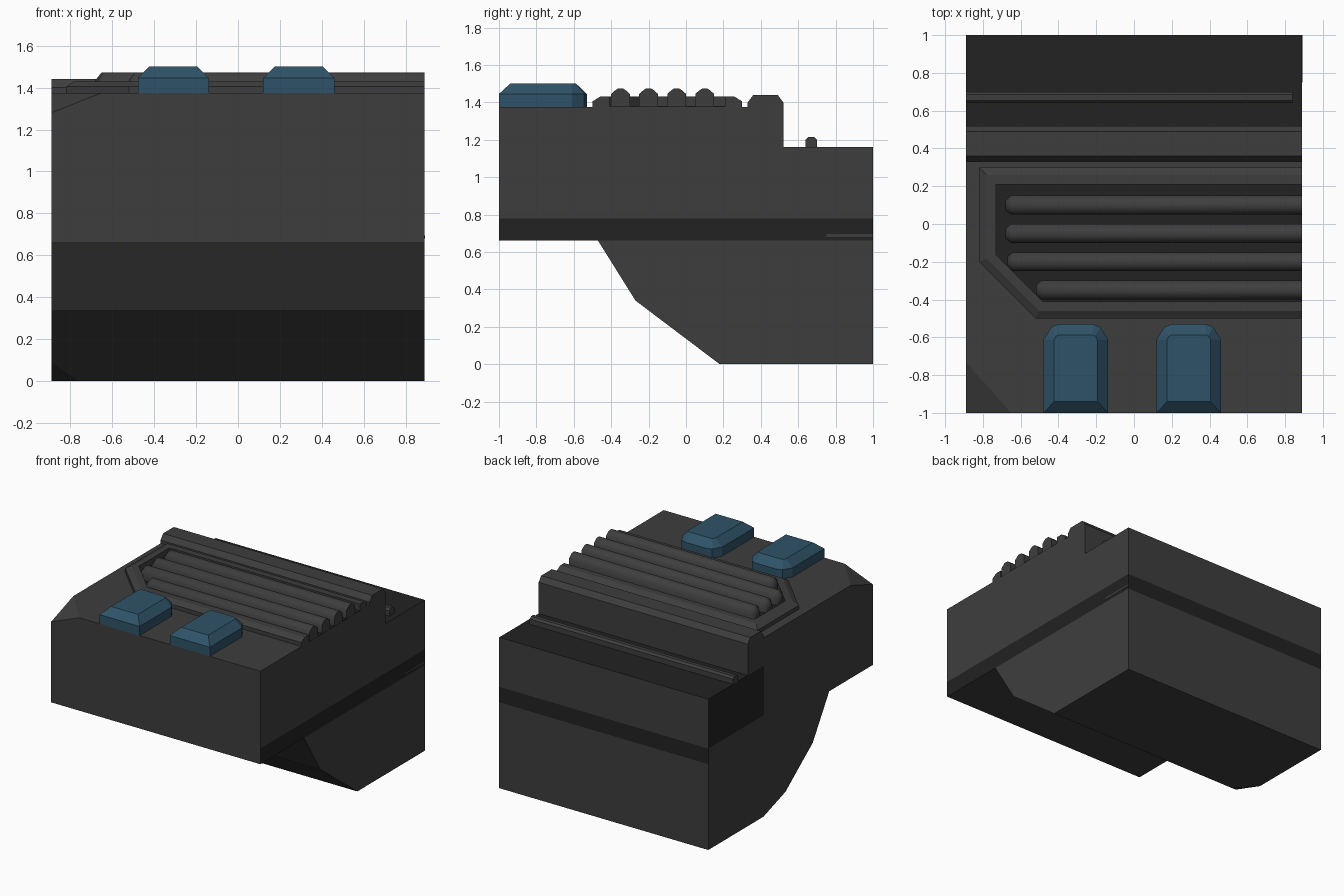
import bpy, bmesh
from mathutils import Vector

if "Cube" in bpy.data.objects:
    bpy.data.objects.remove(bpy.data.objects["Cube"])

W = 0.89  # half width


def material(name, rgb):
    m = bpy.data.materials.new(name)
    m.diffuse_color = (*rgb, 1)
    m.use_nodes = True
    m.node_tree.nodes["Principled BSDF"].inputs["Base Color"].default_value = m.diffuse_color
    return m


GREY = material("charcoal grey", (0.048, 0.048, 0.048))
DARK = material("dark grey", (0.016, 0.016, 0.016))
BLUE = material("steel blue", (0.028, 0.086, 0.138))


def finish(name, bm, *mats, smooth=False):
    bmesh.ops.remove_doubles(bm, verts=bm.verts, dist=1e-5)
    bmesh.ops.recalc_face_normals(bm, faces=bm.faces)
    me = bpy.data.meshes.new(name)
    bm.to_mesh(me)
    bm.free()
    for m in mats:
        me.materials.append(m)
    ob = bpy.data.objects.new(name, me)
    bpy.context.collection.objects.link(ob)
    if smooth:
        bpy.context.view_layer.objects.active = ob
        ob.select_set(True)
        bpy.ops.object.shade_smooth_by_angle(angle=0.9)
        ob.select_set(False)
    return ob


def loft(rings, closed=True, caps=True):
    """Skin a list of equally long point rings."""
    bm = bmesh.new()
    rows = [[bm.verts.new(p) for p in r] for r in rings]
    n = len(rows[0])
    for a, b in zip(rows, rows[1:]):
        for i in range(n if closed else n - 1):
            j = (i + 1) % n
            bm.faces.new((a[i], a[j], b[j], b[i]))
    if closed and caps:
        bm.faces.new(rows[0])
        bm.faces.new(rows[-1])
    return bm


def along_x(profile, x0=-W, x1=W):
    return loft([[(x, y, z) for y, z in profile] for x in (x0, x1)])


def cut(bm, co, no, clear=False):
    res = bmesh.ops.bisect_plane(bm, geom=bm.verts[:] + bm.edges[:] + bm.faces[:],
                                 plane_co=co, plane_no=no, clear_outer=clear)
    if clear:
        edges = [e for e in res["geom_cut"] if isinstance(e, bmesh.types.BMEdge)]
        bmesh.ops.contextual_create(bm, geom=edges)


def clip_corner(bm, a, b, c, corner):
    """Slice a corner off along the plane through three points."""
    a, b, c, corner = map(Vector, (a, b, c, corner))
    n = (b - a).cross(c - a)
    cut(bm, a, n if n.dot(corner - a) > 0 else -n, True)


# Upper body with rear ridge and lower rear deck
body = along_x([(-1, .66), (1, .66), (1, 1.16), (.52, 1.16), (.52, 1.40), (.49, 1.44),
                (.36, 1.44), (.33, 1.40), (.33, 1.375), (-1, 1.375)])
clip_corner(body, (-.65, -1, 1.375), (-W, -.73, 1.375), (-W, -1, 1.28), (-W, -1, 1.375))
cut(body, (0, 0, .78), (0, 0, 1))
cut(body, (0, 0, 1.16), (0, 0, 1))
cut(body, (0, .32, 0), (0, 1, 0))
body.normal_update()
bmesh.ops.recalc_face_normals(body, faces=body.faces)
for f in body.faces:
    c, n = f.calc_center_median(), f.normal
    band = c.z < .78 and (n.x > .9 or n.y > .9)
    deck = n.z > .9 and abs(c.z - 1.16) < .01
    side = n.x < -.9 and c.y > .32 and .78 < c.z < 1.16
    f.material_index = int(band or deck or side)
finish("upper_body", body, GREY, DARK)

# Lower hull with sloped front
hull = along_x([(-.47, .66), (-.27, .34), (.18, 0), (1, 0), (1, .66)])
clip_corner(hull, (-W, .33, 0), (-W, .06, .09), (-.76, .18, 0), (-W, .18, 0))
finish("lower_hull", hull, GREY)

# Small strip on the side band
finish("band_strip", along_x([(.75, .68), (1, .68), (1, .695), (.75, .695)], W - .01, W + .002), GREY)

# Rod across the rear deck
finish("deck_rod", along_x([(.64, 1.16), (.64, 1.20), (.655, 1.215), (.685, 1.215),
                            (.70, 1.20), (.70, 1.16)], -W, .84), GREY)


# Raised frame around the grille
def frame_path(d, z):
    k = .414 * d
    return [(W, .30 - d, z), (-.82 + d, .30 - d, z), (-.82 + d, -.20 + k, z),
            (-.52 + k, -.50 + d, z), (W, -.50 + d, z)]


rings = [frame_path(d, z) for d, z in
         ((0, 1.375), (0, 1.405), (.04, 1.43), (.09, 1.43), (.09, 1.375))]
frame = loft(rings, closed=False)
frame.verts.ensure_lookup_table()
for f in frame.faces:
    f.material_index = int(all(abs(v.co.z - 1.4025) < .03 for v in f.verts)
                           and f.index >= 0 and f in list(frame.faces)[-4:])
for end in (0, 4):
    frame.faces.new([frame.verts[r * 5 + end] for r in range(5)])
finish("grille_frame", frame, GREY, DARK)

# Dark grille floor
floor = loft([frame_path(.09, z) for z in (1.374, 1.38)])
finish("grille_floor", floor, DARK)

# Grille bars with tapered left ends
BAR = [(-.05, 1.38), (-.05, 1.445), (-.03, 1.463), (-.015, 1.473), (.015, 1.473),
       (.03, 1.463), (.05, 1.445), (.05, 1.38)]
for i, (yc, x0) in enumerate(((.10, -.68), (-.05, -.68), (-.20, -.67), (-.35, -.52))):
    sections = [(x0, .55, .6), (x0 + .03, 1, 1), (W, 1, 1)]
    bar = loft([[(x, yc + y * s, 1.38 + (z - 1.38) * t) for y, z in BAR]
                for x, s, t in sections])
    finish(f"grille_bar_{i + 1}", bar, GREY, smooth=True)


# Blue pads at the front edge
def pad_ring(xc, z, hx, y0, y1, c):
    return [(xc + x, y, z) for x, y in
            ((-hx, y0), (hx, y0), (hx, y1 - 2 * c), (hx - c, y1 - .4 * c), (hx - 2 * c, y1),
             (-hx + 2 * c, y1), (-hx + c, y1 - .4 * c), (-hx, y1 - 2 * c))]


for side, xc in (("left", -.308), ("right", .29)):
    pad = loft([pad_ring(xc, 1.37, .17, -1, -.53, .04),
                pad_ring(xc, 1.445, .17, -1, -.53, .04),
                pad_ring(xc, 1.50, .115, -.94, -.588, .012)])
    finish(f"{side}_pad", pad, BLUE)
